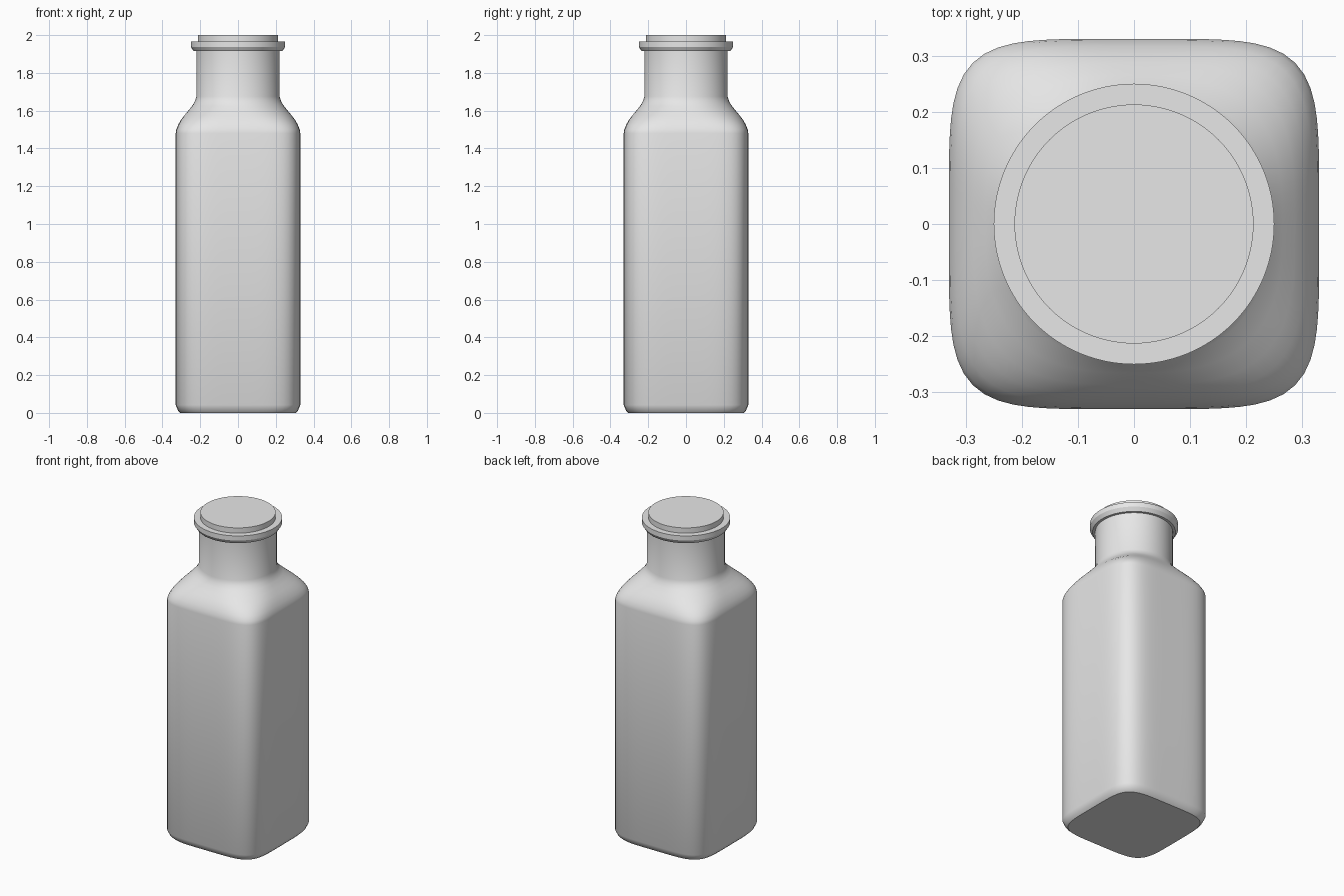
import bpy, bmesh
from math import sin, cos, tau, radians

if "Cube" in bpy.data.objects:
    bpy.data.objects.remove(bpy.data.objects["Cube"], do_unlink=True)

grey = bpy.data.materials.new("plain_grey")
grey.use_nodes = True
grey.diffuse_color = (0.8, 0.8, 0.8, 1)
grey.node_tree.nodes["Principled BSDF"].inputs["Base Color"].default_value = (0.8, 0.8, 0.8, 1)

SIDES = 96


def ring(bm, radius, z, power):
    """Superellipse ring: power 2 is a circle, higher is squarer."""
    verts = []
    for i in range(SIDES):
        c, s = cos(tau * i / SIDES), sin(tau * i / SIDES)
        k = radius / (abs(c) ** power + abs(s) ** power) ** (1 / power)
        verts.append(bm.verts.new((k * c, k * s, z)))
    return verts


def loft(name, profile):
    """Skin rings of (radius, height, squareness) and cap both ends."""
    bm = bmesh.new()
    rings = [ring(bm, *p) for p in profile]
    for low, high in zip(rings, rings[1:]):
        for i in range(SIDES):
            j = (i + 1) % SIDES
            bm.faces.new((low[i], low[j], high[j], high[i]))
    bm.faces.new(rings[0][::-1])
    bm.faces.new(rings[-1])
    mesh = bpy.data.meshes.new(name)
    bm.to_mesh(mesh)
    bm.free()
    mesh.materials.append(grey)
    obj = bpy.data.objects.new(name, mesh)
    bpy.context.collection.objects.link(obj)
    bpy.ops.object.select_all(action="DESELECT")
    obj.select_set(True)
    bpy.context.view_layer.objects.active = obj
    bpy.ops.object.shade_smooth_by_angle(angle=radians(30))
    return obj


# Squared body with a bevelled foot, blending through the shoulder to a round neck
foot = [(0.305, 0, 5), (0.317, 0.012, 5), (0.33, 0.042, 5)]
shoulder = [(0.33, 1.48, 5), (0.327, 1.5, 4.8), (0.317, 1.525, 4.4), (0.303, 1.55, 3.8),
            (0.286, 1.573, 3.3), (0.265, 1.598, 2.8), (0.243, 1.625, 2.4),
            (0.23, 1.646, 2.15), (0.22, 1.675, 2)]
loft("bottle_body", foot + shoulder + [(0.22, 1.93, 2)])

# Lip collar with a chamfered underside
loft("collar", [(0.235, 1.915, 2), (0.25, 1.938, 2), (0.25, 1.967, 2)])

# Round stopper
loft("stopper", [(0.213, 1.95, 2), (0.213, 2.0, 2)])
